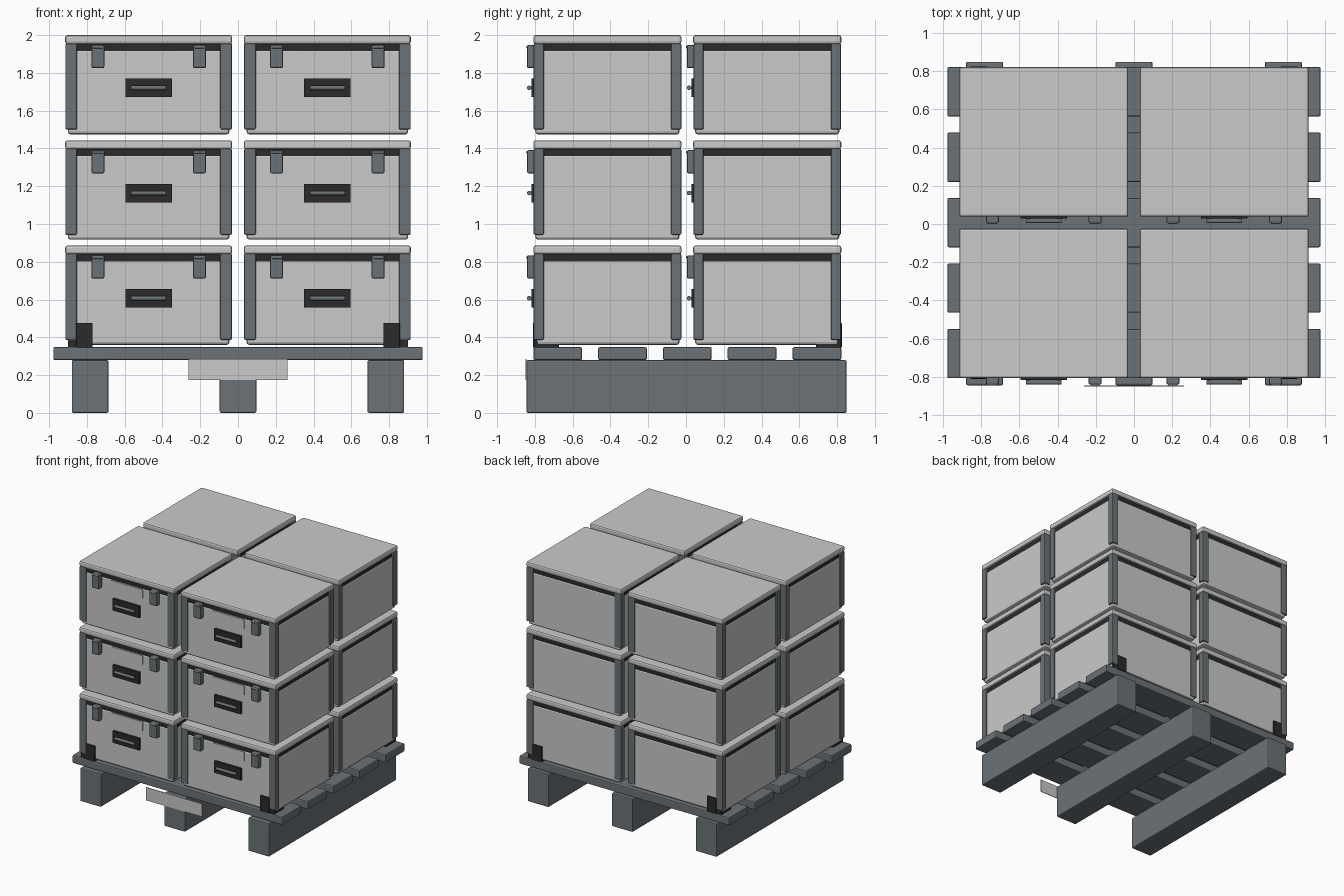
import bpy, bmesh, math
from mathutils import Matrix, Vector

if "Cube" in bpy.data.objects:
    bpy.data.objects.remove(bpy.data.objects["Cube"])


def material(name, rgb):
    m = bpy.data.materials.new(name)
    m.diffuse_color = (*rgb, 1)
    m.use_nodes = True
    m.node_tree.nodes["Principled BSDF"].inputs["Base Color"].default_value = m.diffuse_color
    return m


LIGHT = material("light grey", (0.59, 0.59, 0.585))
SLATE = material("slate grey", (0.147, 0.170, 0.185))
BLACK = material("near black", (0.024, 0.024, 0.025))


def finish(name, bm, mat, bevel=0.0):
    if bevel:
        bmesh.ops.bevel(bm, geom=bm.edges[:], offset=bevel, segments=2,
                        profile=0.5, affect='EDGES')
    mesh = bpy.data.meshes.new(name)
    bm.to_mesh(mesh)
    bm.free()
    mesh.materials.append(mat)
    ob = bpy.data.objects.new(name, mesh)
    bpy.context.collection.objects.link(ob)
    return ob


def box(name, x, y, z, mat, bevel=0.0):
    """Box from (min, max) pairs on each axis."""
    size = Vector([b - a for a, b in (x, y, z)])
    mid = Vector([(a + b) / 2 for a, b in (x, y, z)])
    bm = bmesh.new()
    bmesh.ops.create_cube(bm, size=1, matrix=Matrix.Translation(mid) @ Matrix.Diagonal((*size, 1)))
    return finish(name, bm, mat, bevel)


def rod(name, centre, radius, length, mat):
    """Cylinder lying along x."""
    bm = bmesh.new()
    m = Matrix.Translation(centre) @ Matrix.Rotation(math.pi / 2, 4, 'Y')
    bmesh.ops.create_cone(bm, cap_ends=True, segments=16, radius1=radius,
                          radius2=radius, depth=length, matrix=m)
    ob = finish(name, bm, mat)
    for p in ob.data.polygons:
        p.use_smooth = len(p.vertices) == 4
    return ob


CY = 0.007  # centre line of load and deck

# Pallet: three runners and five deck boards
for cx in (-0.783, 0, 0.783):
    box("runner", (cx - 0.097, cx + 0.097), (-0.845, 0.85), (0, 0.28), SLATE, 0.008)
for i in range(-2, 3):
    cy = CY + 0.343 * i
    box("deck_board", (-0.978, 0.978), (cy - 0.129, cy + 0.129), (0.28, 0.348), SLATE, 0.008)
box("placard", (-0.262, 0.262), (-0.851, -0.845), (0.175, 0.284), LIGHT)

# Crate, modelled around its own bottom centre
HX, HY = 0.442, 0.392
parts = [
    box("crate_body", (-HX + 0.014, HX - 0.014), (-HY + 0.01, HY - 0.01), (0, 0.452), LIGHT, 0.015),
    box("crate_rim", (-HX + 0.016, HX - 0.016), (-HY + 0.012, HY - 0.012), (0.43, 0.482), BLACK),
    box("crate_lid", (-HX, HX), (-HY, HY), (0.479, 0.526), LIGHT, 0.012),
    box("label_plate", (-0.148, 0.148), (-HY + 0.004, -HY + 0.012), (0.364, 0.439), LIGHT),
    box("handle_plate", (-0.123, 0.123), (-HY - 0.010, -HY + 0.012), (0.198, 0.296), BLACK),
    rod("handle_bar", (0, -HY - 0.022, 0.247), 0.012, 0.185, SLATE),
]
for s in (-1, 1):
    # Corner posts
    for t in (-1, 1):
        xs = sorted((s * (HX - 0.001), s * (HX - 0.063)))
        ys = sorted((t * (HY - 0.001), t * (HY - 0.055)))
        parts.append(box("corner_post", xs, ys, (0.026, 0.482), SLATE, 0.007))
    # Latches with hinge pins, and handle supports
    cx = 0.269 * s
    parts.append(box("latch", (cx - 0.034, cx + 0.034), (-HY - 0.033, -HY + 0.012),
                     (0.351, 0.474), SLATE, 0.008))
    parts.append(rod("latch_pin", (cx, -HY - 0.03, 0.463), 0.008, 0.05, SLATE))
    cx = 0.08 * s
    parts.append(box("handle_support", (cx - 0.008, cx + 0.008), (-HY - 0.022, -HY),
                     (0.24, 0.254), SLATE))

# Stack: two by two crates, three layers, sharing meshes
places = [(x, CY + y, 0.36 + 0.557 * k)
          for k in range(3) for x in (-0.473, 0.473) for y in (-0.423, 0.423)]
for part in parts:
    for n, p in enumerate(places):
        ob = part if n == 0 else part.copy()
        if n:
            bpy.context.collection.objects.link(ob)
        ob.location = p

# Black corner brackets holding the bottom layer
for s in (-1, 1):
    for t in (-1, 1):
        def side(a, b, sign, off=0.0):
            return sorted((sign * a + off, sign * b + off))
        box("bracket_foot", side(0.77, 0.90, s), side(0.68, 0.812, t, CY), (0.346, 0.364), BLACK)
        box("bracket_toe", side(0.85, 0.90, s), side(0.79, 0.812, t, CY), (0.346, 0.388), BLACK)
        box("bracket_upright", side(0.77, 0.857, s), side(0.79, 0.818, t, CY),
            (0.346, 0.477), BLACK, 0.004)
